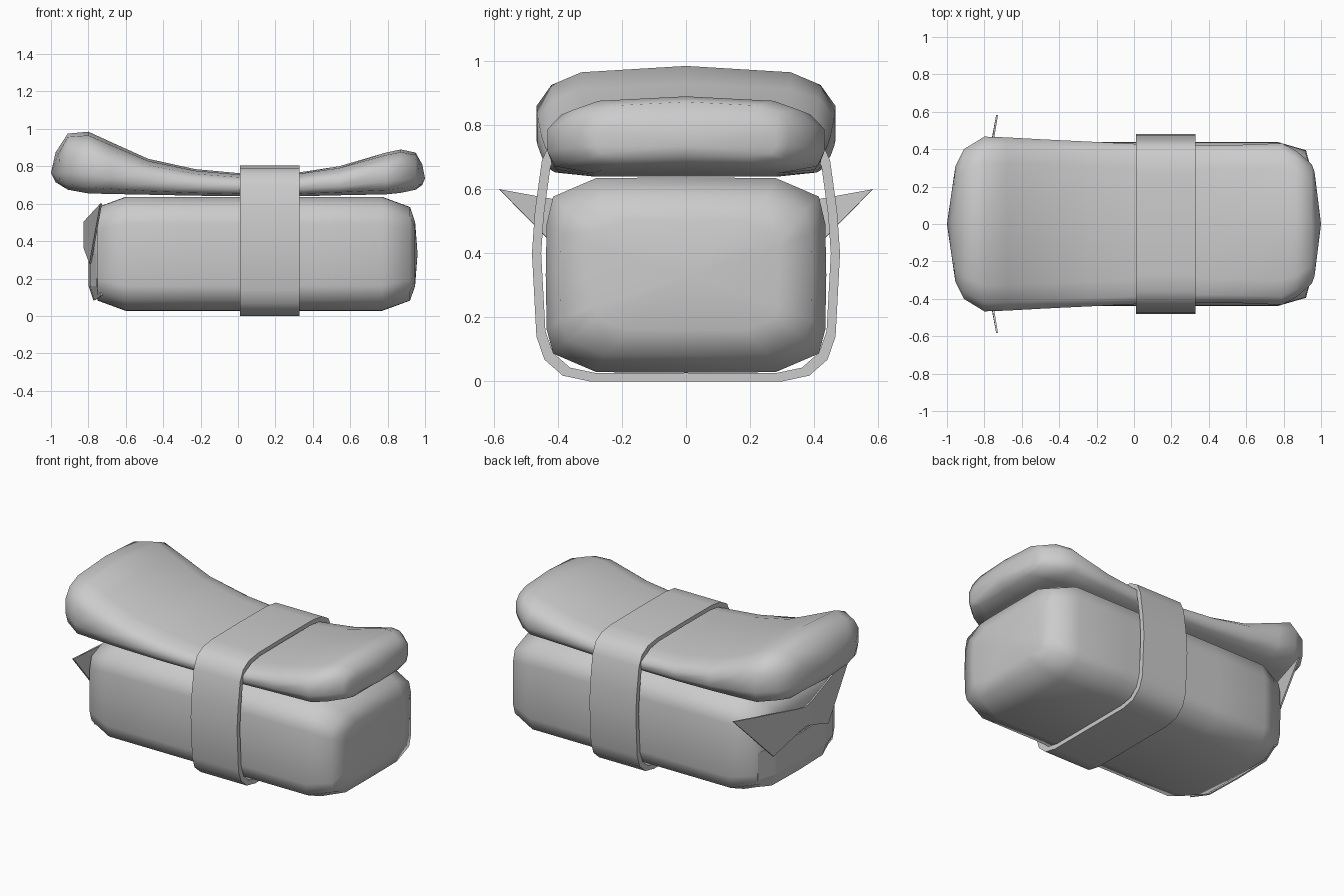
import bpy, bmesh, math

if "Cube" in bpy.data.objects:
    bpy.data.objects.remove(bpy.data.objects["Cube"])

grey = bpy.data.materials.new("plain grey")
grey.diffuse_color = (0.6, 0.6, 0.6, 1)
grey.use_nodes = True
grey.node_tree.nodes["Principled BSDF"].inputs["Base Color"].default_value = grey.diffuse_color


def finish(name, bm, angle):
    bmesh.ops.recalc_face_normals(bm, faces=bm.faces[:])
    me = bpy.data.meshes.new(name)
    bm.to_mesh(me)
    bm.free()
    ob = bpy.data.objects.new(name, me)
    ob.data.materials.append(grey)
    bpy.context.collection.objects.link(ob)
    bpy.ops.object.select_all(action='DESELECT')
    ob.select_set(True)
    bpy.context.view_layer.objects.active = ob
    if angle:
        bpy.ops.object.shade_smooth_by_angle(angle=math.radians(angle))
    return ob


def mirrored(half):
    """Close a half outline (top centre to bottom centre) over y = 0."""
    return half + [(-y, z) for y, z in half[-2:0:-1]]


def loft(name, rings, tips):
    """Skin rings of points along x and close them with a fan at each tip."""
    bm = bmesh.new()
    loops = [[bm.verts.new(p) for p in ring] for ring in rings]
    n = len(loops[0])
    for a, b in zip(loops, loops[1:]):
        for i in range(n):
            j = (i + 1) % n
            bm.faces.new((a[i], a[j], b[j], b[i]))
    for loop, tip in zip((loops[0], loops[-1]), tips):
        v = bm.verts.new(tip)
        for i in range(n):
            bm.faces.new((loop[i], loop[(i + 1) % n], v))
    return finish(name, bm, 80)


# Rice block: rounded box, stations as (offset from middle, width, height scale)
MID = 0.085
section = mirrored([(0, .305), (.28, .303), (.415, .245), (.435, .16), (.438, 0),
                    (.435, -.17), (.415, -.245), (.28, -.303), (0, -.305)])
stations = [(.862, .66, .56), (.835, .90, .82), (.685, 1, 1), (.34, 1, 1)]
stations = [(-x, w, h) for x, w, h in stations] + [(0, 1, 1)] + stations[::-1]
loft("rice_block",
     [[(MID + x, y * w, .332 + z * h) for y, z in section] for x, w, h in stations],
     [(MID - .872, 0, .332), (MID + .875, 0, .332)])

# Topping slice: (x, half width, bottom, top, how far the ring bows back at its sides)
slices = [(-.975, .31, .715, .875, .02), (-.91, .40, .675, .975, .0), (-.80, .467, .655, .985, 0),
          (-.68, .463, .652, .93, 0), (-.48, .452, .648, .84, 0), (-.23, .44, .643, .785, 0),
          (.02, .428, .64, .762, 0), (.33, .42, .64, .768, 0), (.54, .422, .645, .80, 0),
          (.79, .432, .65, .873, 0), (.87, .39, .658, .89, 0), (.95, .32, .675, .873, 0),
          (.985, .28, .70, .81, -.02)]


def slice_ring(x, w, lo, hi, bow):
    h = hi - lo
    half = [(0, 1), (.7, .94), (.9, .82), (1, .62), (1, .3), (.95, .1), (.68, 0), (0, 0)]
    return [(x + bow * abs(y), y * w, lo + z * h) for y, z in mirrored(half)]


loft("topping_slice", [slice_ring(*s) for s in slices], [(-1, 0, .765), (1, 0, .735)])

# Wrapping band: closed strip with thickness
outer = mirrored([(0, .805), (.27, .803), (.36, .79), (.42, .755), (.45, .69), (.472, .53),
                  (.481, .40), (.467, .14), (.442, .068), (.385, .018), (.30, 0), (0, 0)])
bm = bmesh.new()
corner = []
for y, z in outer:
    iy, iz = y * .94, .4025 + (z - .4025) * .935
    corner.append([bm.verts.new(p) for p in
                   ((.01, y, z), (.33, y, z), (.33, iy, iz), (.01, iy, iz))])
for i, a in enumerate(corner):
    b = corner[(i + 1) % len(corner)]
    for k in range(4):
        m = (k + 1) % 4
        bm.faces.new((a[k], a[m], b[m], b[k]))
finish("wrapping_band", bm, 40)


def plate(name, faces, thick):
    """Thin sheet from faces given as corner points."""
    bm = bmesh.new()
    for f in faces:
        bm.faces.new([bm.verts.new(p) for p in f])
    bmesh.ops.remove_doubles(bm, verts=bm.verts[:], dist=.0005)
    ob = finish(name, bm, 0)
    mod = ob.modifiers.new("thickness", 'SOLIDIFY')
    mod.thickness = thick
    mod.offset = 0


# Bow on the left end: two pointed wings that meet in a narrow knot
wings = []
for s in (1, -1):
    knot_top, knot_low = (-.82, 0, .495), (-.82, 0, .37)
    neck_top, neck_low = (-.82, s * .06, .505), (-.82, s * .06, .36)
    tip, low = (-.732, s * .583, .6), (-.79, s * .27, .28)
    wings += [[knot_top, neck_top, neck_low, knot_low], [neck_top, tip, low, neck_low]]
plate("bow_wings", wings, .01)

# Curved tail panel below the bow
cols = [(-.752, -.37, .11), (-.788, -.25, .085), (-.795, 0, .085),
        (-.788, .25, .085), (-.752, .37, .11)]
panel = []
for (xa, ya, la), (xb, yb, lb) in zip(cols, cols[1:]):
    panel += [[(xa, ya, .16), (xb, yb, .16), (xb, yb, .33), (xa, ya, .33)],
              [(xa + .025, ya, la), (xb + .025, yb, lb), (xb, yb, .16), (xa, ya, .16)]]
plate("tail_panel", panel, .008)
